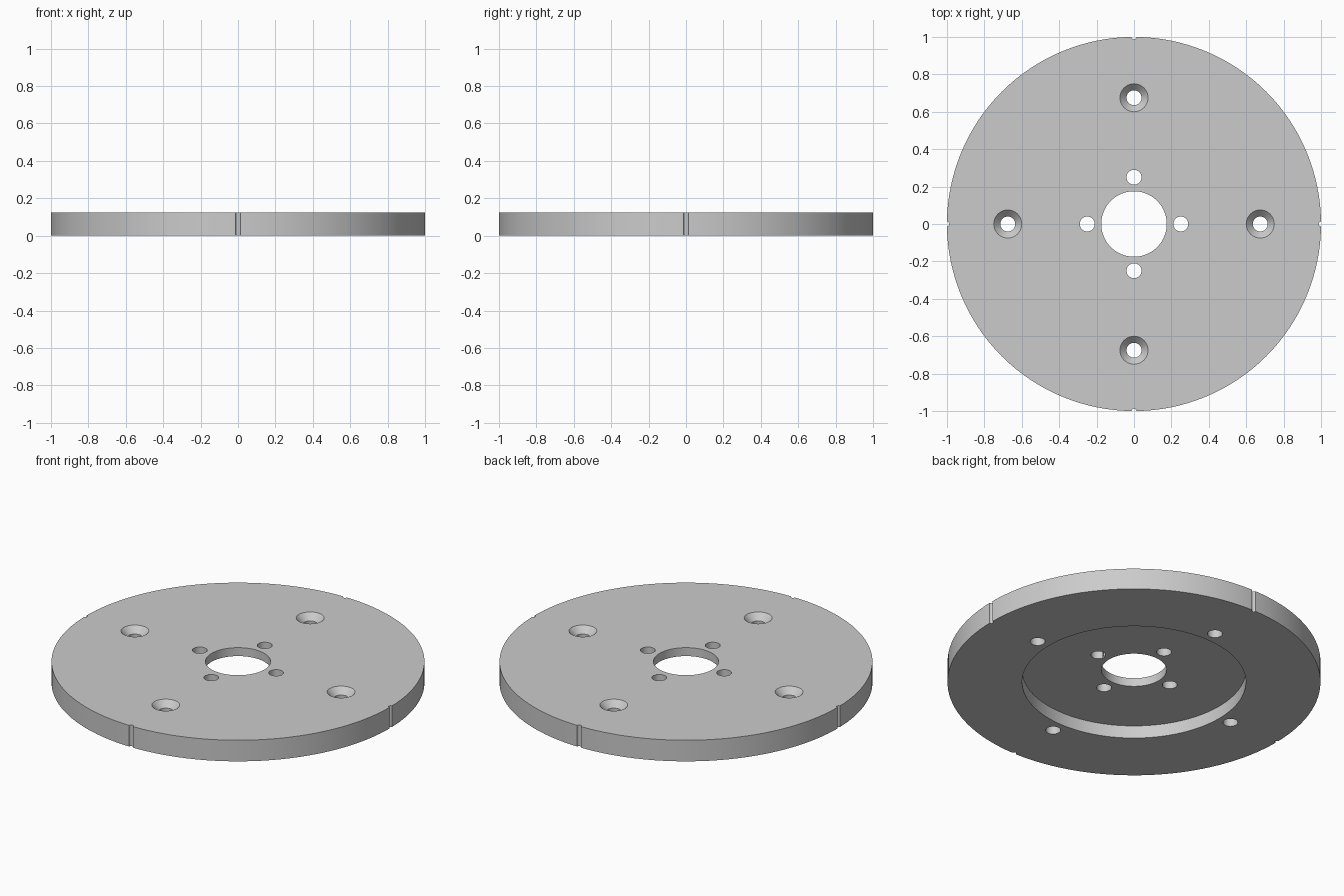
import bpy, bmesh, math

if "Cube" in bpy.data.objects:
    bpy.data.objects.remove(bpy.data.objects["Cube"])

R, H = 1.0, 0.125      # plate radius and thickness
RECESS = 0.075         # depth of the underside recess

grey = bpy.data.materials.new("mid_grey")
grey.diffuse_color = (0.6, 0.6, 0.6, 1)
grey.use_nodes = True
grey.node_tree.nodes["Principled BSDF"].inputs["Base Color"].default_value = grey.diffuse_color


def lathe(name, profile, sides, loc=(0, 0), closed=False):
    """Revolve (radius, z) points; closed makes a ring, otherwise ends are capped."""
    bm = bmesh.new()
    rings = []
    for r, z in profile:
        rings.append([bm.verts.new((loc[0] + r * math.cos(math.tau * i / sides),
                                    loc[1] + r * math.sin(math.tau * i / sides), z))
                      for i in range(sides)])
    pairs = list(zip(rings, rings[1:]))
    if closed:
        pairs.append((rings[-1], rings[0]))
    else:
        bm.faces.new(rings[0])
        bm.faces.new(rings[-1])
    for a, b in pairs:
        for i in range(sides):
            j = (i + 1) % sides
            bm.faces.new((a[i], a[j], b[j], b[i]))
    bmesh.ops.recalc_face_normals(bm, faces=bm.faces)
    mesh = bpy.data.meshes.new(name)
    bm.to_mesh(mesh)
    bm.free()
    mesh.materials.append(grey)
    obj = bpy.data.objects.new(name, mesh)
    bpy.context.collection.objects.link(obj)
    return obj


# Round plate with centre bore and stepped underside
plate = lathe("round_plate", [(0.175, RECESS), (0.6, RECESS), (0.6, 0),
                              (R, 0), (R, H), (0.175, H)], 128, closed=True)

# Cutters repeated on the four axes: distance from centre, profile, sides
features = {
    "bolt_hole": (0.25, [(0.04, -0.05), (0.04, 0.2)], 32),
    "countersunk_hole": (0.675, [(0.04, -0.05), (0.04, H - 0.037),
                                 (0.075, H), (0.075, 0.2)], 40),
    "rim_notch": (R, [(0.0125, -0.05), (0.0125, 0.2)], 16),
}
cutters = []
for name, (dist, profile, sides) in features.items():
    for k in range(4):
        a = k * math.pi / 2
        cutter = lathe(name + "_cutter", profile, sides,
                       (dist * math.cos(a), dist * math.sin(a)))
        cutter.hide_render = True
        cutters.append(cutter)
        mod = plate.modifiers.new(name, 'BOOLEAN')
        mod.operation = 'DIFFERENCE'
        mod.solver = 'EXACT'
        mod.object = cutter

# Apply the cuts and drop the cutters
bpy.context.view_layer.update()
deps = bpy.context.evaluated_depsgraph_get()
result = bpy.data.meshes.new_from_object(plate.evaluated_get(deps))
plate.modifiers.clear()
plate.data = result
result.name = "round_plate"
for cutter in cutters:
    bpy.data.objects.remove(cutter)

# Smooth round walls, crisp edges
bpy.ops.object.select_all(action='DESELECT')
plate.select_set(True)
bpy.context.view_layer.objects.active = plate
bpy.ops.object.shade_smooth_by_angle(angle=math.radians(30))
